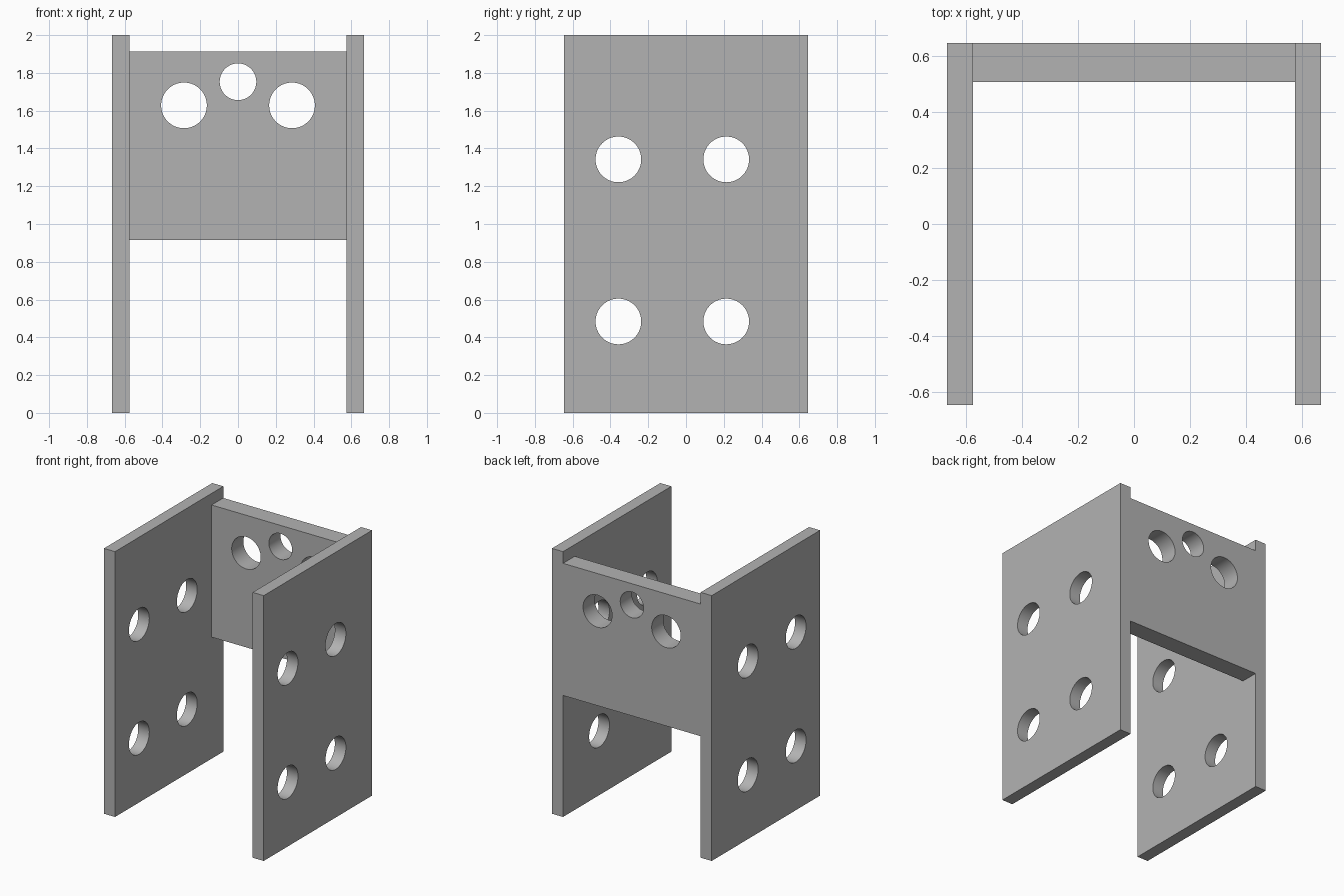
import bpy
from math import pi, radians

if "Cube" in bpy.data.objects:
    bpy.data.objects.remove(bpy.data.objects["Cube"], do_unlink=True)

grey = bpy.data.materials.new("plain grey")
grey.use_nodes = True
colour = (0.45, 0.45, 0.45, 1)
grey.diffuse_color = colour
grey.node_tree.nodes["Principled BSDF"].inputs["Base Color"].default_value = colour


def panel(name, low, high, holes, rotation):
    """Box between two corners, drilled by (centre, radius) holes."""
    centre = [(a + b) / 2 for a, b in zip(low, high)]
    bpy.ops.mesh.primitive_cube_add(size=1, location=centre)
    box = bpy.context.object
    box.name = name
    box.scale = [b - a for a, b in zip(low, high)]
    bpy.ops.object.transform_apply(location=False, rotation=False, scale=True)
    box.data.materials.append(grey)
    for spot, radius in holes:
        bpy.ops.mesh.primitive_cylinder_add(vertices=64, radius=radius, depth=0.4,
                                            location=spot, rotation=rotation)
        drill = bpy.context.object
        drill.hide_render = True
        drill.data.materials.append(grey)
        bpy.context.view_layer.objects.active = box
        cut = box.modifiers.new("hole", 'BOOLEAN')
        cut.operation = 'DIFFERENCE'
        cut.solver = 'EXACT'
        cut.object = drill
        bpy.ops.object.modifier_apply(modifier=cut.name)
        bpy.data.objects.remove(drill, do_unlink=True)
    bpy.ops.object.select_all(action='DESELECT')
    box.select_set(True)
    bpy.context.view_layer.objects.active = box
    bpy.ops.object.shade_smooth_by_angle(angle=radians(30))
    return box


inner, outer, depth = 0.574, 0.666, 0.645

# Side plates, each with four through holes
for name, side in (("left_plate", 1), ("right_plate", -1)):
    xs = sorted((side * inner, side * outer))
    holes = [((side * 0.62, y, z), 0.121) for y in (-0.358, 0.213) for z in (0.484, 1.342)]
    panel(name, (xs[0], -depth, 0), (xs[1], depth, 2), holes, (0, pi / 2, 0))

# Back plate with two large holes and a smaller one between them
back_y = 0.506
holes = [((-0.286, 0.575, 1.628), 0.121), ((0.286, 0.575, 1.628), 0.121),
         ((0, 0.575, 1.753), 0.097)]
panel("back_plate", (-inner, back_y, 0.916), (inner, depth, 1.912), holes, (pi / 2, 0, 0))
